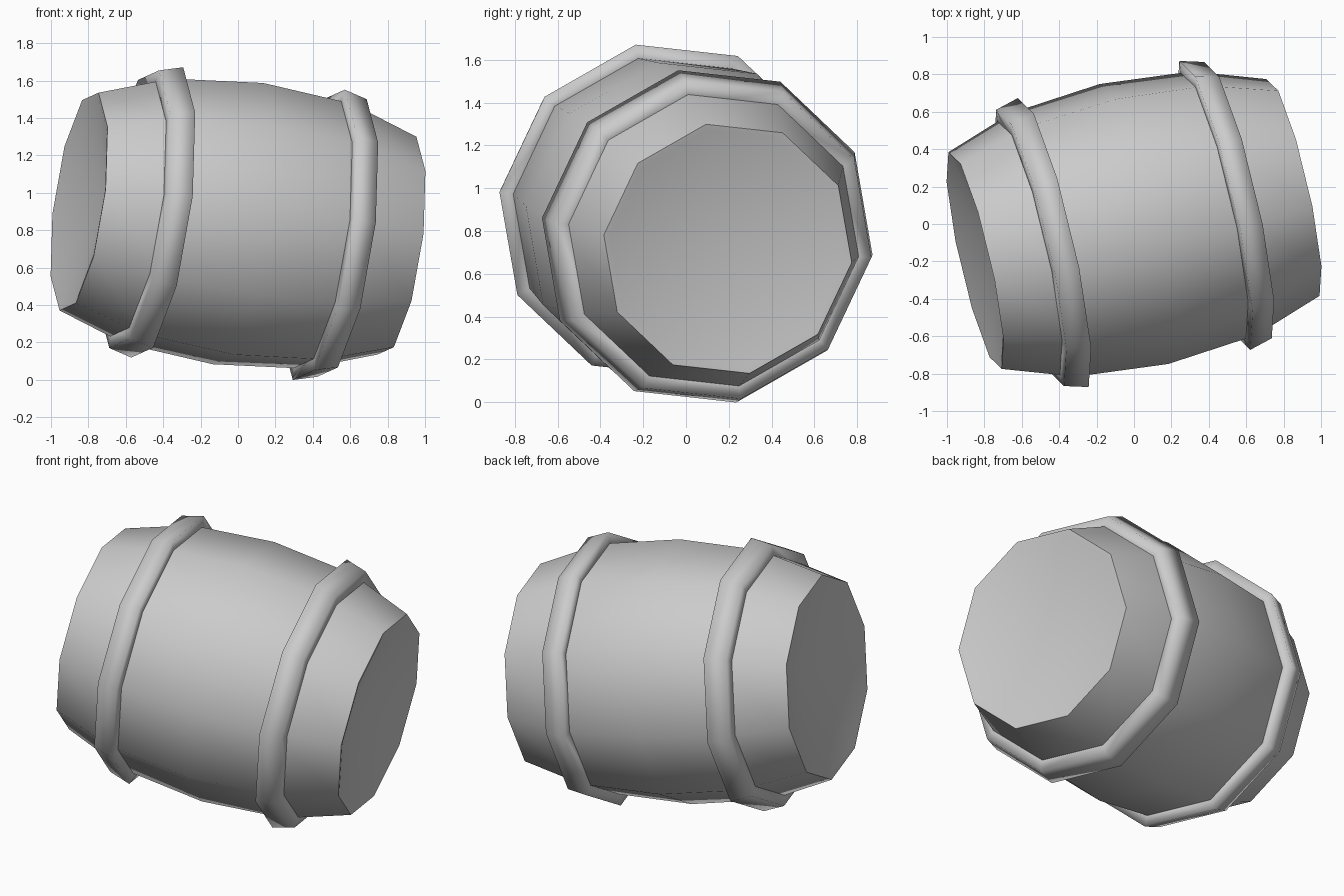
import bpy, bmesh, math
from mathutils import Vector, Matrix

cube = bpy.data.objects.get("Cube")
if cube:
    bpy.data.objects.remove(cube, do_unlink=True)

SIDES = 10

# Tilted barrel frame: local z runs along the barrel, local x passes through a corner
axis = Vector((0.966, 0.222, -0.134)).normalized()
corner = Vector((0.189, -0.772, 0.086))
corner = (corner - axis * corner.dot(axis)).normalized()
side = axis.cross(corner)
frame = Matrix.Translation((0, 0, 0.835)) @ Matrix((corner, side, axis)).transposed().to_4x4()

gray = bpy.data.materials.new("plain_gray")
gray.use_nodes = True
gray.diffuse_color = (0.6, 0.6, 0.6, 1)
gray.node_tree.nodes["Principled BSDF"].inputs["Base Color"].default_value = (0.6, 0.6, 0.6, 1)


def lathe(name, profile, closed=False):
    """Spin (position along axis, radius) points into a ten-sided part."""
    bm = bmesh.new()
    rings = []
    for t, r in profile:
        if r == 0:
            rings.append([bm.verts.new((0, 0, t))] * SIDES)
            continue
        angles = [2 * math.pi * i / SIDES for i in range(SIDES)]
        rings.append([bm.verts.new((r * math.cos(a), r * math.sin(a), t)) for a in angles])
    pairs = list(zip(rings, rings[1:]))
    if closed:
        pairs.append((rings[-1], rings[0]))
    for low, high in pairs:
        for i in range(SIDES):
            j = (i + 1) % SIDES
            quad = [low[i], low[j], high[j], high[i]]
            bm.faces.new(list(dict.fromkeys(quad)))
    bmesh.ops.recalc_face_normals(bm, faces=bm.faces)
    mesh = bpy.data.meshes.new(name)
    bm.to_mesh(mesh)
    bm.free()
    mesh.materials.append(gray)
    mesh.shade_smooth()
    obj = bpy.data.objects.new(name, mesh)
    bpy.context.collection.objects.link(obj)
    obj.matrix_world = frame
    return obj


# Bulging body with a thin lip and a dished head at both ends
half = [(0.73, 0), (0.875, 0.57), (0.88, 0.6), (0.5, 0.73)]
body = lathe("barrel_body", [(-t, r) for t, r in half] + [(0, 0.775)] + half[::-1])
bpy.context.view_layer.objects.active = body
body.select_set(True)
bpy.ops.object.shade_smooth_by_angle(angle=math.radians(60))
body.select_set(False)

# Tapered hoops, thicker toward the middle of the barrel
hoop = [(0.435, 0.70), (0.447, 0.80), (0.575, 0.765), (0.587, 0.66)]
for name, sign in (("left_hoop", 1), ("right_hoop", -1)):
    lathe(name, [(sign * t, r) for t, r in hoop], closed=True)
